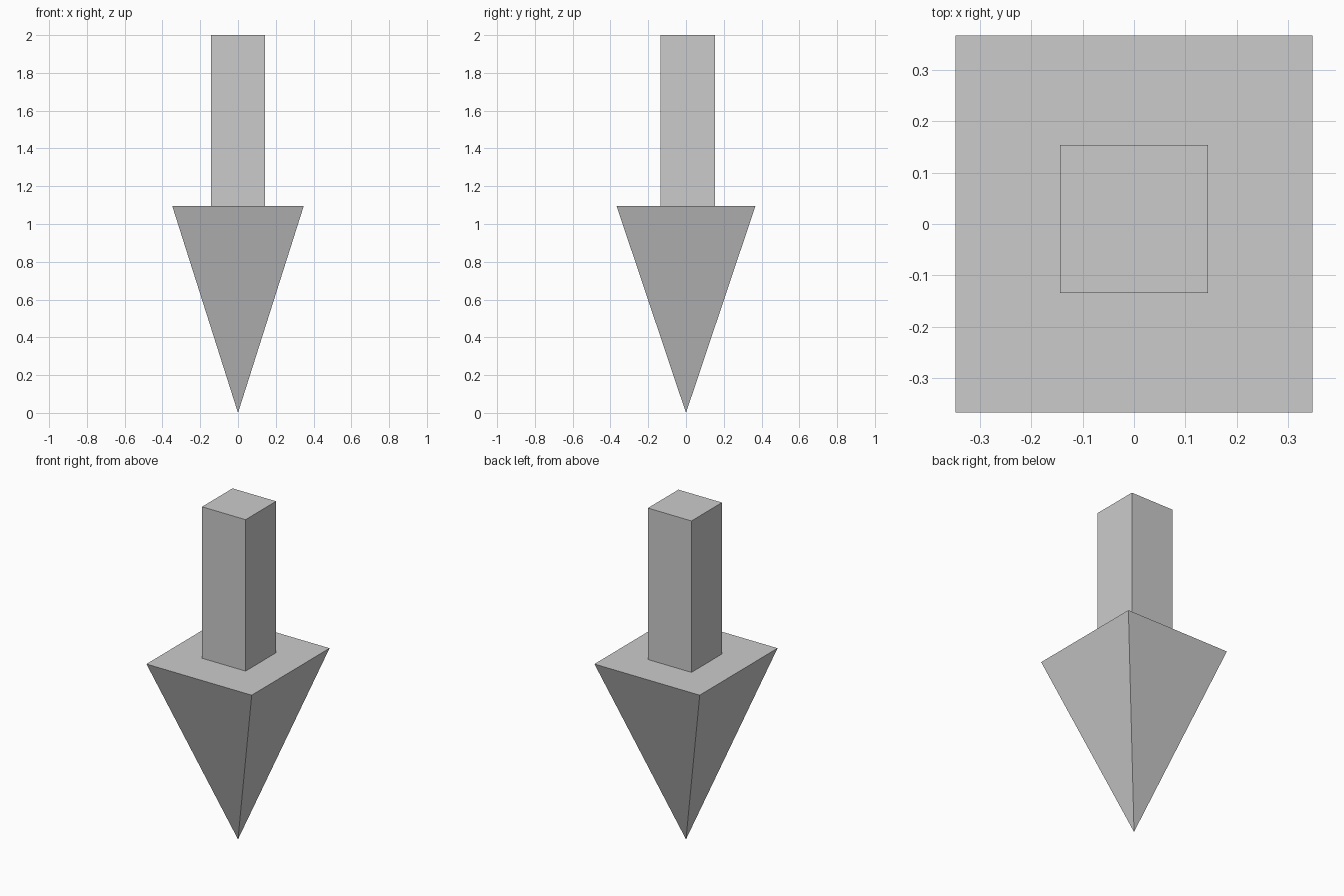
import bpy, bmesh, math
from mathutils import Matrix

if "Cube" in bpy.data.objects:
    bpy.data.objects.remove(bpy.data.objects["Cube"])

TOTAL, HEAD_H = 2.0, 1.095


def add_part(name, build):
    bm = bmesh.new()
    build(bm)
    bmesh.ops.recalc_face_normals(bm, faces=bm.faces)
    mesh = bpy.data.meshes.new(name)
    bm.to_mesh(mesh)
    bm.free()
    obj = bpy.data.objects.new(name, mesh)
    bpy.context.collection.objects.link(obj)
    return obj


# Downward-pointing four-sided head, tip on the ground
def head(bm):
    w, d = 0.348, 0.3675
    tip = bm.verts.new((0, 0, 0))
    rim = [bm.verts.new((sx * w, sy * d, HEAD_H))
           for sx, sy in ((-1, -1), (1, -1), (1, 1), (-1, 1))]
    bm.faces.new(rim)
    for i in range(4):
        bm.faces.new((tip, rim[i], rim[(i + 1) % 4]))


# Square shaft standing on the head, slightly off-centre in y
def shaft(bm):
    h = TOTAL - HEAD_H
    place = Matrix.Translation((0, 0.01, HEAD_H + h / 2))
    bmesh.ops.create_cube(bm, size=1, matrix=place @ Matrix.Diagonal((0.288, 0.288, h, 1)))


add_part("arrow_head", head)
add_part("arrow_shaft", shaft)
